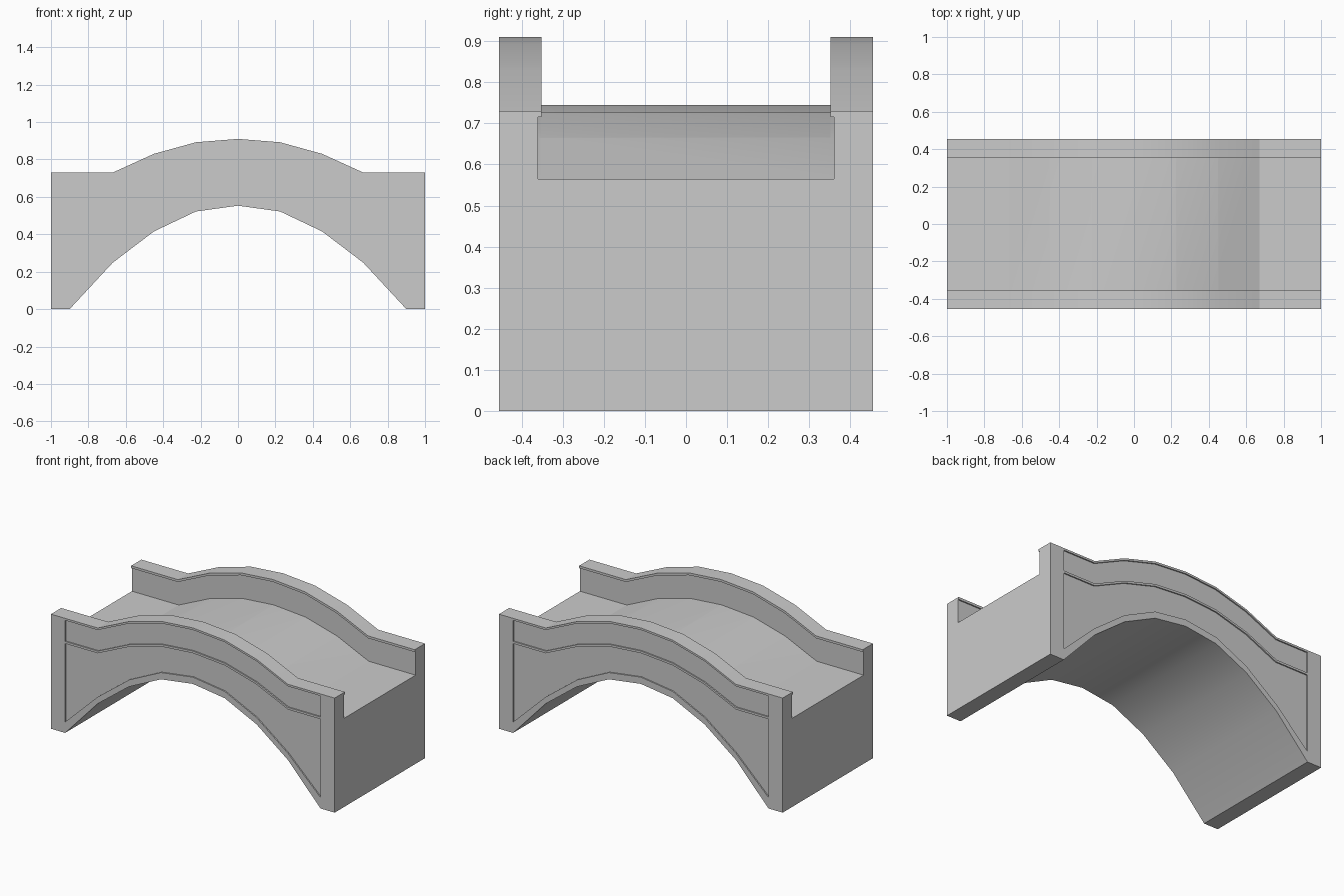
import bpy, bmesh, math

if "Cube" in bpy.data.objects:
    bpy.data.objects.remove(bpy.data.objects["Cube"])

STATIONS = [-0.67, -0.45, -0.225, 0, 0.225, 0.45, 0.67]
RISE = [0, 0.1, 0.162, 0.18, 0.162, 0.1, 0]       # hump of the roadway
ARCH = [0.248, 0.415, 0.522, 0.553, 0.522, 0.415, 0.248]  # underside


def hump(z, end):
    """Curve that follows the roadway hump, flat towards both ends."""
    pts = [(x, z + r) for x, r in zip(STATIONS, RISE)]
    return [(-end, z)] + pts + [(end, z)]


def arch(offset, end_z):
    pts = [(x, z + offset) for x, z in zip(STATIONS, ARCH)]
    return [(-0.9, end_z)] + pts + [(0.9, end_z)]


def prism(name, top, bottom, y0, y1):
    """Extrude the outline between two x-z curves along y."""
    outline = bottom + top[::-1]
    bm = bmesh.new()
    face = bm.faces.new([bm.verts.new((x, y0, z)) for x, z in outline])
    ext = bmesh.ops.extrude_face_region(bm, geom=[face])
    verts = [v for v in ext["geom"] if isinstance(v, bmesh.types.BMVert)]
    bmesh.ops.translate(bm, verts=verts, vec=(0, y1 - y0, 0))
    bmesh.ops.recalc_face_normals(bm, faces=bm.faces[:])
    mesh = bpy.data.meshes.new(name)
    bm.to_mesh(mesh)
    bm.free()
    ob = bpy.data.objects.new(name, mesh)
    bpy.context.collection.objects.link(ob)
    return ob


def cut(target, cutter):
    cutter.hide_render = True
    mod = target.modifiers.new("cut", "BOOLEAN")
    mod.operation = "DIFFERENCE"
    mod.solver = "EXACT"
    mod.object = cutter
    bpy.context.view_layer.objects.active = target
    bpy.ops.object.modifier_apply(modifier=mod.name)
    bpy.data.objects.remove(cutter, do_unlink=True)


# Solid bridge body with arched underside
bridge = prism("arched_bridge", hump(0.73, 1.0),
               [(-1, 0)] + arch(0, 0) + [(1, 0)], -0.455, 0.455)

# Roadway between parapets, undercut below a thin coping lip
cut(bridge, prism("roadway_cutter", hump(1.0, 1.1), hump(0.565, 1.1), -0.352, 0.352))
cut(bridge, prism("undercut_cutter", hump(0.715, 1.1), hump(0.565, 1.1), -0.36, 0.36))

# Recessed parapet and spandrel panels on both faces
for side in (-1, 1):
    inner, outer = side * 0.447, side * 0.5
    cut(bridge, prism("parapet_panel_cutter", hump(0.717, 0.9), hump(0.583, 0.9), inner, outer))
    cut(bridge, prism("spandrel_panel_cutter", hump(0.569, 0.9), arch(0.043, 0.07), inner, outer))

# Smooth the curved runs, keep real corners sharp
bpy.ops.object.select_all(action="DESELECT")
bridge.select_set(True)
bpy.context.view_layer.objects.active = bridge
bpy.ops.object.shade_smooth_by_angle(angle=math.radians(20))
